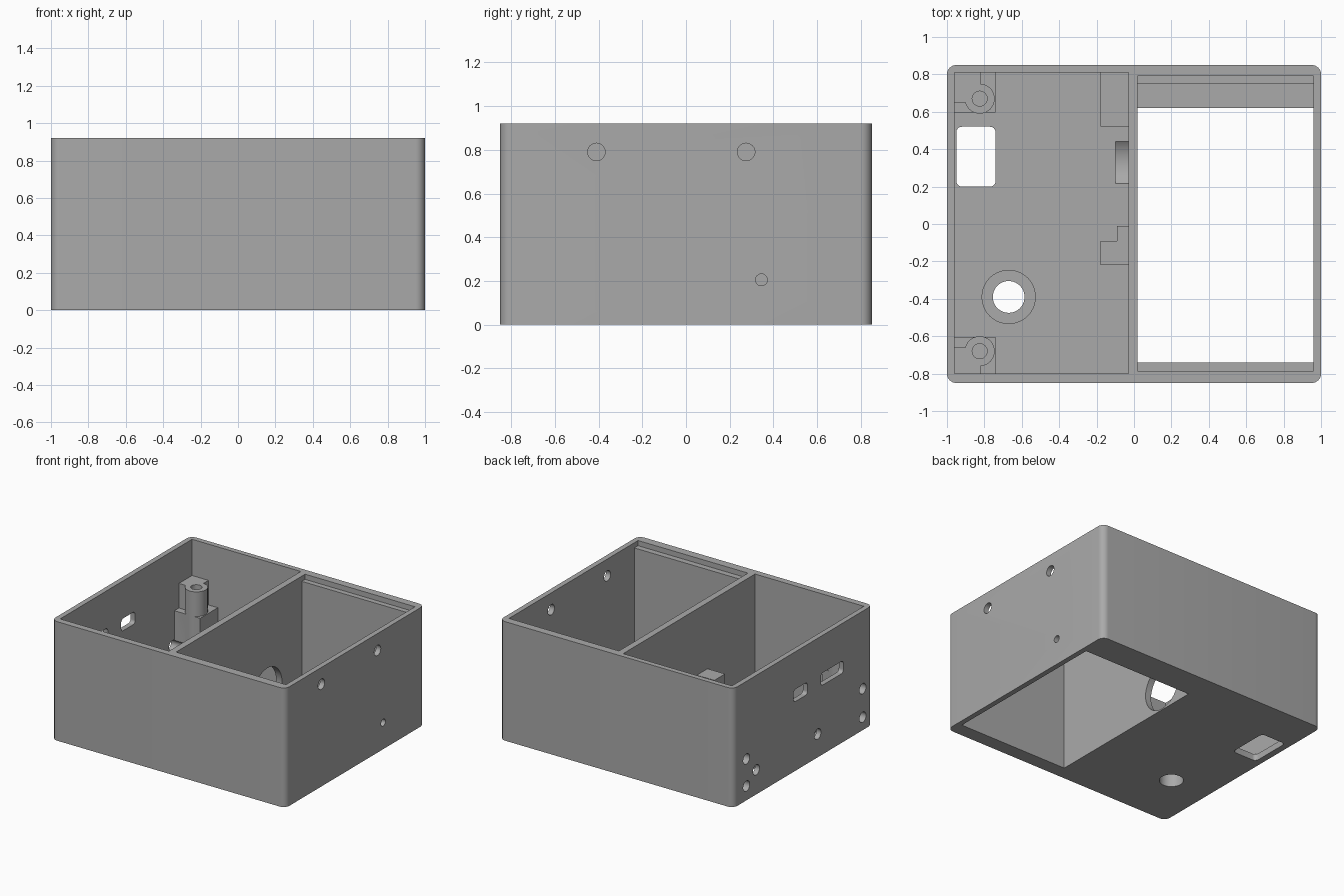
import bpy, bmesh, math
from mathutils import Matrix, Vector

cube = bpy.data.objects.get("Cube")
if cube:
    bpy.data.objects.remove(cube)

H = 0.92        # enclosure height
FLOOR = 0.05    # floor thickness

grey = bpy.data.materials.new("plain grey")
grey.use_nodes = True
grey.diffuse_color = (0.4, 0.4, 0.4, 1)
grey.node_tree.nodes["Principled BSDF"].inputs["Base Color"].default_value = grey.diffuse_color


def finish(name, bm):
    mesh = bpy.data.meshes.new(name)
    bm.to_mesh(mesh)
    bm.free()
    mesh.materials.append(grey)
    obj = bpy.data.objects.new(name, mesh)
    bpy.context.collection.objects.link(obj)
    return obj


def box(name, x, y, z, radius=0, axis=2):
    """Box from three ranges; edges along one axis may be rounded."""
    bm = bmesh.new()
    bmesh.ops.create_cube(bm, size=1)
    for v in bm.verts:
        v.co = Vector([(lo + hi) / 2 + c * (hi - lo) for c, (lo, hi) in zip(v.co, (x, y, z))])
    if radius:
        edges = [e for e in bm.edges
                 if abs((e.verts[0].co - e.verts[1].co).normalized()[axis]) > 0.9]
        bmesh.ops.bevel(bm, geom=edges, offset=radius, segments=8, profile=0.5, affect='EDGES')
    return finish(name, bm)


def rod(name, centre, radius, length, axis='Z'):
    bm = bmesh.new()
    turn = Matrix.Rotation(math.pi / 2, 4, 'Y') if axis == 'X' else Matrix()
    bmesh.ops.create_cone(bm, cap_ends=True, segments=40, radius1=radius, radius2=radius,
                          depth=length, matrix=Matrix.Translation(centre) @ turn)
    return finish(name, bm)


def apply_boolean(target, tools, operation):
    for tool in tools:
        mod = target.modifiers.new(tool.name, 'BOOLEAN')
        mod.operation, mod.object, mod.solver = operation, tool, 'EXACT'
    bpy.context.view_layer.update()
    graph = bpy.context.evaluated_depsgraph_get()
    mesh = bpy.data.meshes.new_from_object(target.evaluated_get(graph))
    target.modifiers.clear()
    target.data = mesh
    for tool in tools:
        bpy.data.objects.remove(tool)


# Shell with two compartments
shell = box("enclosure", (-1, 1), (-0.85, 0.85), (0, H), 0.05)
cavities = [
    box("left_bay", (-0.96, -0.03), (-0.80, 0.81), (FLOOR, 1.1)),
    box("right_bay", (0.02, 0.96), (-0.74, 0.75), (FLOOR, 1.1)),
    box("lid_ledge", (0.02, 0.96), (-0.785, 0.79), (0.88, 1.1)),
    box("base_opening", (0.02, 0.96), (-0.74, 0.62), (-0.1, 0.2)),
]
apply_boolean(shell, cavities, 'DIFFERENCE')

# Corner posts, each with a block, an upper web and a round screw boss
additions = []
for side, y, wall in ((1, 0.67, 0.83), (-1, -0.68, -0.82)):
    def span(inner):
        return tuple(sorted((inner, wall)))
    additions += [
        box("post_block", (-0.98, -0.74), span(y - side * 0.075), (0.03, 0.45)),
        box("post_web", (-0.979, -0.82), span(y - side * 0.02), (0.4, 0.64)),
        rod("post_boss", (-0.825, y, 0.345), 0.08, 0.59),
    ]

# Clips against the partition and collar in the floor
additions += [
    box("rear_clip", (-0.18, -0.01), (0.52, 0.83), (0.03, 0.41)),
    box("front_clip", (-0.18, -0.01), (-0.22, -0.09), (0.03, 0.41)),
    box("front_clip_lip", (-0.09, -0.011), (-0.12, -0.01), (0.031, 0.409)),
    rod("floor_collar", (-0.67, -0.39, 0.085), 0.145, 0.11),
]
apply_boolean(shell, additions, 'UNION')

# Screw holes in the posts, floor hole and floor window
cuts = [rod("post_hole", (-0.825, y, 0.6), 0.04, 0.3) for y in (0.67, -0.68)]
cuts += [
    rod("floor_hole", (-0.67, -0.39, 0.1), 0.085, 0.5),
    box("floor_window", (-0.95, -0.74), (0.20, 0.52), (-0.1, 0.2), 0.03),
    rod("partition_hole", (0, 0.33, 0.19), 0.18, 0.2, 'X'),
]
# Slots and round holes in the two side walls
for y, half in ((0.03, 0.085), (-0.356, 0.138)):
    cuts.append(box("side_slot", (-1.1, -0.9), (y - half, y + half), (0.535, 0.63), 0.025, 0))
for y, z in ((-0.73, 0.32), (-0.73, 0.10), (-0.18, 0.18), (0.69, 0.32), (0.57, 0.19), (0.69, 0.11)):
    cuts.append(rod("side_hole", (-0.99, y, z), 0.04, 0.22, 'X'))
for y, z, r in ((-0.41, 0.79, 0.04), (0.275, 0.79, 0.04), (0.345, 0.205, 0.027)):
    cuts.append(rod("end_hole", (1, y, z), r, 0.2, 'X'))
apply_boolean(shell, cuts, 'DIFFERENCE')

# Crisp edges with smooth rounds
bpy.ops.object.select_all(action='DESELECT')
shell.select_set(True)
bpy.context.view_layer.objects.active = shell
bpy.ops.object.shade_smooth_by_angle(angle=math.radians(30))
